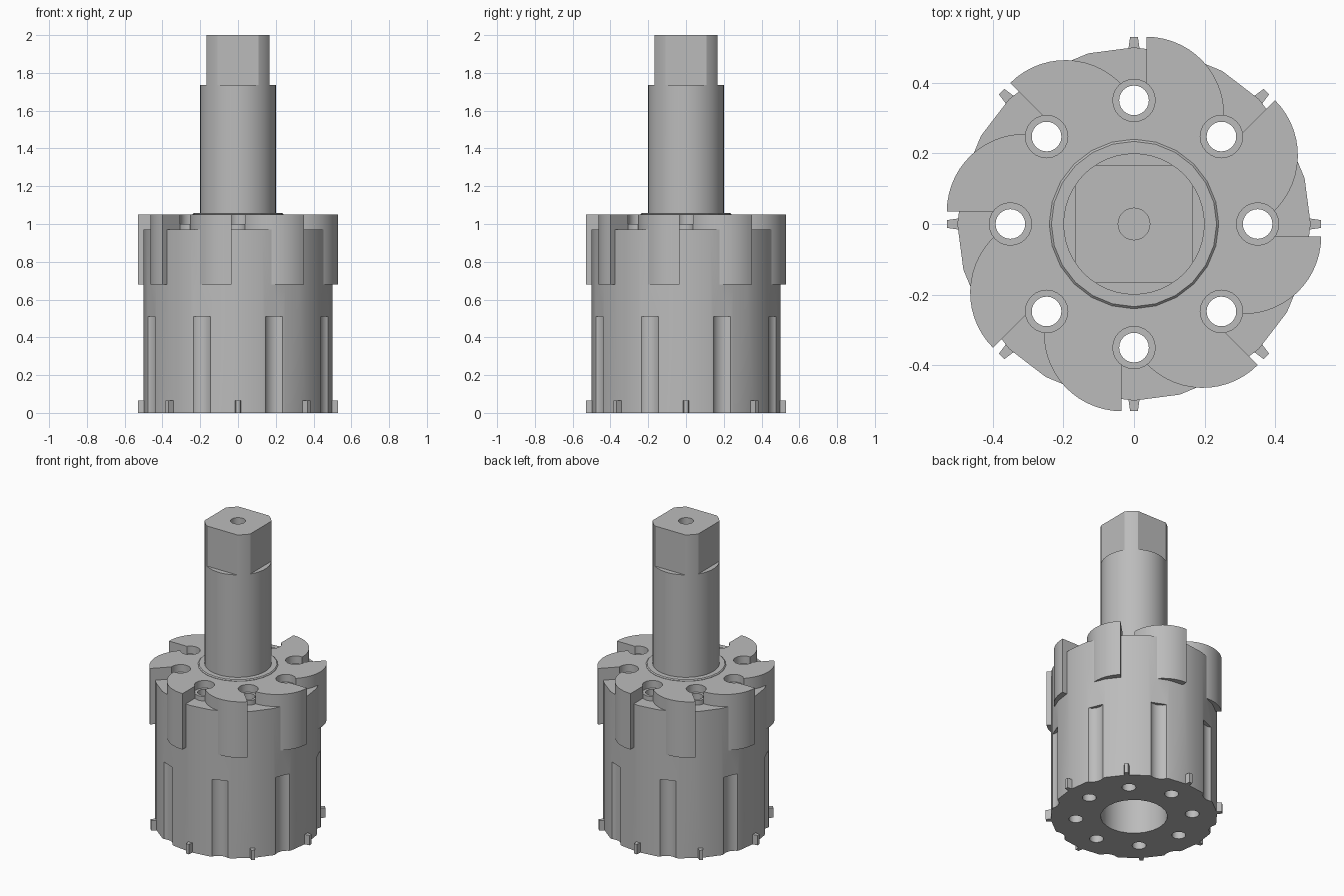
import bpy, bmesh, math
from mathutils import Matrix, Vector

if "Cube" in bpy.data.objects:
    bpy.data.objects.remove(bpy.data.objects["Cube"])

steel = bpy.data.materials.new("steel grey")
steel.use_nodes = True
GREY = (0.5, 0.5, 0.5, 1)
steel.diffuse_color = GREY
steel.node_tree.nodes["Principled BSDF"].inputs["Base Color"].default_value = GREY

COUNT = 8
STEP = math.tau / COUNT


def polar(r, a):
    return Vector((r * math.cos(a), r * math.sin(a), 0))


def prism(bm, outline, z0, z1):
    """Extrude a counter-clockwise outline between two heights."""
    low = [bm.verts.new((p[0], p[1], z0)) for p in outline]
    high = [bm.verts.new((p[0], p[1], z1)) for p in outline]
    bm.faces.new(low[::-1])
    bm.faces.new(high)
    n = len(low)
    for i in range(n):
        j = (i + 1) % n
        bm.faces.new((low[i], low[j], high[j], high[i]))


def disc(bm, r, z0, z1, centre=Vector(), sides=24):
    prism(bm, [centre + polar(r, math.tau * i / sides) for i in range(sides)], z0, z1)


def make(name, bm):
    bmesh.ops.recalc_face_normals(bm, faces=bm.faces)
    mesh = bpy.data.meshes.new(name)
    bm.to_mesh(mesh)
    bm.free()
    mesh.materials.append(steel)
    ob = bpy.data.objects.new(name, mesh)
    bpy.context.collection.objects.link(ob)
    return ob


def combine(target, tool, operation):
    """Apply a boolean and discard the tool."""
    mod = target.modifiers.new("cut", "BOOLEAN")
    mod.object, mod.operation, mod.solver = tool, operation, "EXACT"
    bpy.context.view_layer.objects.active = target
    bpy.ops.object.modifier_apply(modifier=mod.name)
    bpy.data.objects.remove(tool)


def smooth(ob):
    bpy.ops.object.select_all(action="DESELECT")
    ob.select_set(True)
    bpy.context.view_layer.objects.active = ob
    bpy.ops.object.shade_smooth_by_angle(angle=math.radians(25))


def ring_discs(name, orbit, r, z0, z1, offset=0):
    bm = bmesh.new()
    for i in range(COUNT):
        disc(bm, r, z0, z1, polar(orbit, i * STEP + offset))
    return make(name, bm)


# Toothed head: each tooth has a straight face and a curved back
tooth = [Vector((0.035, 0.36, 0)), Vector((0.035, 0.53, 0))]
pivot = Vector((0.035, 0.31, 0))
ARC = 14
for i in range(1, ARC + 1):
    tooth.append(pivot + polar(0.22, math.radians(90 - 93 * i / ARC)))
outline = []
for k in range(COUNT):
    turn = Matrix.Rotation(-k * STEP, 3, "Z")
    outline += [turn @ p for p in tooth]
bm = bmesh.new()
prism(bm, outline[::-1], 0.68, 1.05)
head = make("toothed_head", bm)
combine(head, ring_discs("counterbores", 0.35, 0.06, 0.9, 1.2), "DIFFERENCE")

# Cylindrical body joined with the head and the seats around the holes
bm = bmesh.new()
disc(bm, 0.5, 0, 0.97)
body = make("cutter_body", bm)
combine(body, head, "UNION")
combine(body, ring_discs("hole_seats", 0.35, 0.061, 0.9, 1.0), "UNION")

# Bolt holes, side flutes and the central bore
combine(body, ring_discs("bolt_holes", 0.35, 0.042, -0.1, 1.3), "DIFFERENCE")
combine(body, ring_discs("flutes", 0.545, 0.07, -0.1, 0.51, STEP / 2), "DIFFERENCE")
bm = bmesh.new()
disc(bm, 0.2, -0.1, 0.6)
combine(body, make("bore", bm), "DIFFERENCE")
smooth(body)

# Collar with a small bevelled rim
bm = bmesh.new()
disc(bm, 0.24, 1.0, 1.058)
rim = [e for e in bm.edges if all(v.co.z > 1.05 for v in e.verts)]
bmesh.ops.bevel(bm, geom=rim, offset=0.006, segments=1, affect="EDGES")
make("shaft_collar", bm)

# Shaft with a squared drive end and a centre hole
bm = bmesh.new()
disc(bm, 0.2, 1.0, 2.0, sides=48)
shaft = make("shaft", bm)
bm = bmesh.new()
for k in range(4):
    turn = Matrix.Rotation(k * math.pi / 2, 3, "Z")
    flat = [(0.167, -0.15), (0.3, -0.15), (0.3, 0.15), (0.167, 0.15)]
    prism(bm, [turn @ Vector((x, y, 0)) for x, y in flat], 1.735, 2.1)
combine(shaft, make("flats", bm), "DIFFERENCE")
bm = bmesh.new()
disc(bm, 0.045, 1.85, 2.1)
combine(shaft, make("centre_hole", bm), "DIFFERENCE")
smooth(shaft)

# Small tapered lugs around the bottom edge
bm = bmesh.new()
for k in range(COUNT):
    turn = Matrix.Rotation(k * STEP, 3, "Z")
    lug = [(0.48, -0.018), (0.53, -0.011), (0.53, 0.011), (0.48, 0.018)]
    prism(bm, [turn @ Vector((x, y, 0)) for x, y in lug], 0, 0.065)
make("bottom_lugs", bm)
